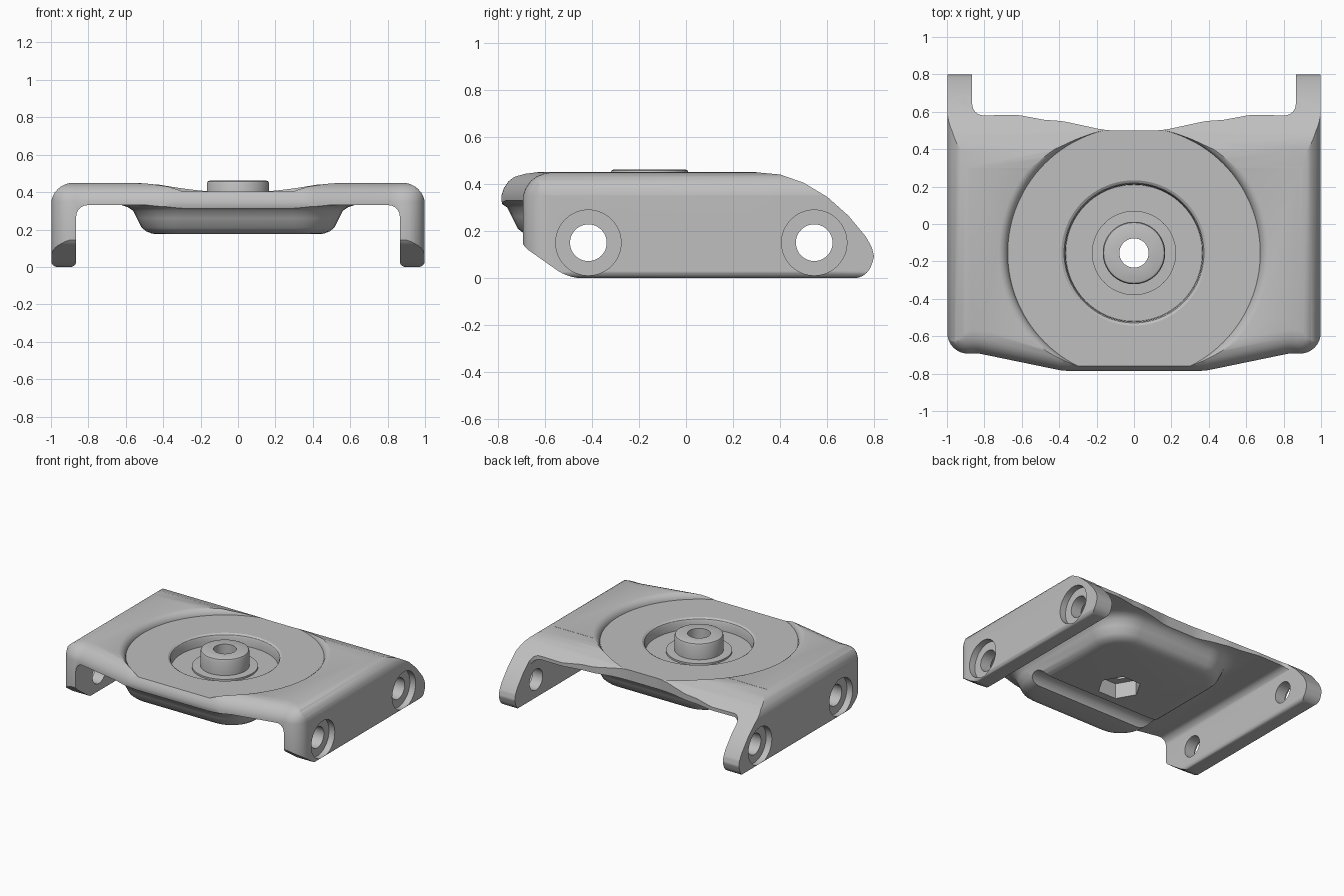
import bpy, bmesh, math
from mathutils import Vector, Matrix

if "Cube" in bpy.data.objects:
    bpy.data.objects.remove(bpy.data.objects["Cube"])

grey = bpy.data.materials.new("satin_grey")
grey.use_nodes = True
COLOR = (0.52, 0.52, 0.52, 1)
grey.diffuse_color = COLOR
grey.node_tree.nodes["Principled BSDF"].inputs["Base Color"].default_value = COLOR

CY = -0.155          # centre line of the round features
HOLE_Z = 0.15        # height of the side bolt holes


def rounded(corners, steps=8):
    """Closed 2D outline from (a, b, radius) corners."""
    out = []
    for i, (a, b, r) in enumerate(corners):
        p = Vector((a, b))
        if r == 0:
            out.append(p)
            continue
        u = (Vector(corners[i - 1][:2]) - p).normalized()
        v = (Vector(corners[(i + 1) % len(corners)][:2]) - p).normalized()
        half = u.angle(v) / 2
        centre = p + (u + v).normalized() * (r / math.sin(half))
        start = p + u * (r / math.tan(half)) - centre
        end = p + v * (r / math.tan(half)) - centre
        sweep = start.angle_signed(end)
        for k in range(steps + 1):
            out.append(centre + Matrix.Rotation(-sweep * k / steps, 2) @ start)
    return out


def loft(name, loops):
    """Solid skinned through equal-length 3D loops."""
    bm = bmesh.new()
    rings = [[bm.verts.new(p) for p in loop] for loop in loops]
    for lo, hi in zip(rings, rings[1:]):
        for i in range(len(lo)):
            bm.faces.new((lo[i - 1], lo[i], hi[i], hi[i - 1]))
    bm.faces.new(rings[0])
    bm.faces.new(rings[-1])
    bmesh.ops.recalc_face_normals(bm, faces=bm.faces)
    mesh = bpy.data.meshes.new(name)
    bm.to_mesh(mesh)
    bm.free()
    obj = bpy.data.objects.new(name, mesh)
    bpy.context.collection.objects.link(obj)
    mesh.materials.append(grey)
    return obj


def turned(name, profile, sides=96):
    """Vertical round solid from (radius, z) steps."""
    ring = [(math.cos(math.tau * i / sides), math.sin(math.tau * i / sides)) for i in range(sides)]
    return loft(name, [[(r * c, CY + r * s, z) for c, s in ring] for r, z in profile])


def side_cylinder(name, y, radius, x0, x1, sides=48):
    ring = [math.tau * i / sides for i in range(sides)]
    return loft(name, [[(x, y + radius * math.cos(t), HOLE_Z + radius * math.sin(t)) for t in ring]
                       for x in (x0, x1)])


def combine(target, tool, operation):
    mod = target.modifiers.new(operation, "BOOLEAN")
    mod.operation = operation
    mod.solver = "EXACT"
    mod.object = tool
    bpy.context.view_layer.objects.active = target
    bpy.ops.object.modifier_apply(modifier=mod.name)
    bpy.data.objects.remove(tool)


def mirrored(half):
    return half + [(-a, b, r) for a, b, r in reversed(half)]


def smooth(obj):
    bpy.ops.object.select_all(action="DESELECT")
    obj.select_set(True)
    bpy.context.view_layer.objects.active = obj
    bpy.ops.object.shade_smooth_by_angle(angle=math.radians(32))


# Channel section: top plate with a leg on each side
section = rounded(mirrored([(0.865, 0.33, 0.06), (0.865, 0, 0.03), (1, 0, 0.035), (1, 0.45, 0.12)]))
body = loft("bracket_body", [[(p.x, y, p.y) for p in section] for y in (-0.9, 0.9)])

# Dished underside, a rounded block with soft edges
levels = [(0.175, 0.10), (0.18, 0.075), (0.19, 0.05), (0.21, 0.025), (0.26, 0),
          (0.30, -0.02), (0.32, -0.05), (0.333, -0.09), (0.37, -0.10)]
loops = []
for z, d in levels:
    w, front, back, r = 0.54 - d, -0.74 + d, 0.44 - d, 0.24 - d
    outline = rounded([(w, front, r), (w, back, r), (-w, back, r), (-w, front, r)])
    loops.append([(p.x, p.y, z) for p in outline])
combine(body, loft("underside", loops), "UNION")

# Side silhouette
side = rounded([(-0.5, -0.001, 0.2), (-0.70, 0.14, 0.1), (-0.71, 0.20, 0), (-0.77, 0.28, 0),
                (-0.795, 0.36, 0), (-0.795, 0.46, 0), (0.30, 0.46, 0), (0.30, 0.449, 0),
                (0.40, 0.44, 0), (0.50, 0.405, 0), (0.60, 0.345, 0), (0.69, 0.265, 0),
                (0.765, 0.175, 0), (0.79, 0.13, 0.05), (0.80, 0.09, 0.04), (0.77, -0.001, 0.08)])
combine(body, loft("side_cutter", [[(x, p.x, p.y) for p in side] for x in (-1.1, 1.1)]), "INTERSECT")

# Front outline, rolled back towards the top
front = rounded(mirrored([(0.998, 1.2, 0), (0.998, -0.70, 0.11), (0.84, -0.69, 0.2), (0.38, -0.785, 0.3)]))
roll = [(-0.1, 0), (0.35, 0), (0.38, 0.01), (0.41, 0.03), (0.43, 0.055), (0.443, 0.085), (0.451, 0.13)]
combine(body, loft("front_cutter", [[(p.x, p.y + d, z) for p in front] for z, d in roll]), "INTERSECT")

# Rear opening between the legs
rear = rounded(mirrored([(0.865, 1.2, 0), (0.865, 0.58, 0.06), (0.62, 0.583, 0.2), (0.48, 0.557, 0.2),
                         (0.38, 0.55, 0.3), (0.15, 0.50, 0.5)]))
combine(body, loft("rear_cutter", [[(p.x, p.y, z) for p in rear] for z in (-0.1, 0.6)]), "DIFFERENCE")

# Rounded rear leg tips
tip = rounded([(0.85, -1, 0), (1.1, -1, 0), (1.1, 1, 0), (0.85, 1, 0)])

# Round dish, inner pocket, bore and nut recess
dish = [(0.675, 0.403), (0.678, 0.415), (0.688, 0.432), (0.705, 0.445), (0.73, 0.452), (0.73, 0.6)]
combine(body, turned("dish_cutter", dish, 128), "DIFFERENCE")
pocket = [(0.365, 0.325), (0.368, 0.38), (0.374, 0.394), (0.39, 0.404), (0.39, 0.6)]
combine(body, turned("pocket_cutter", pocket), "DIFFERENCE")
combine(body, turned("bore_cutter", [(0.079, 0), (0.079, 0.6)]), "DIFFERENCE")
combine(body, turned("nut_cutter", [(0.15, 0), (0.15, 0.29)], 6), "DIFFERENCE")

# Counterbored bolt holes through both legs
for y in (-0.415, 0.545):
    combine(body, side_cylinder("bolt_hole", y, 0.078, -1.2, 1.2), "DIFFERENCE")
    for s in (-1, 1):
        combine(body, side_cylinder("counterbore", y, 0.139, s * 0.95, s * 1.2), "DIFFERENCE")
smooth(body)

# Centre boss with its flange
boss = turned("centre_boss", [(0.225, 0.322), (0.225, 0.338), (0.167, 0.34), (0.167, 0.445),
                              (0.162, 0.457), (0.15, 0.462)])
combine(boss, turned("boss_bore", [(0.078, 0.2), (0.078, 0.6)]), "DIFFERENCE")
smooth(boss)
